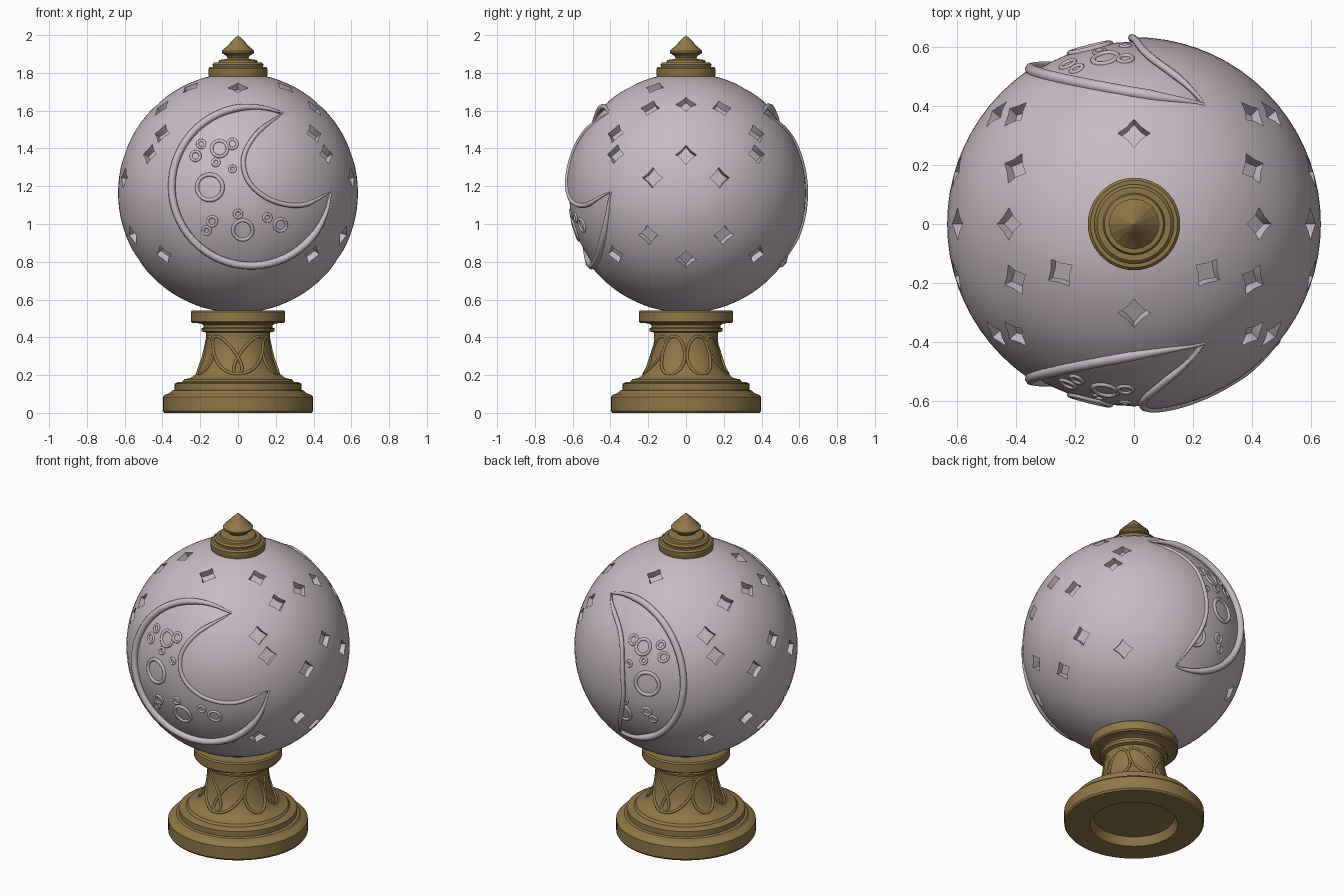
import bpy, bmesh, math
from mathutils import Vector

if "Cube" in bpy.data.objects:
    bpy.data.objects.remove(bpy.data.objects["Cube"])

R, C = 0.635, Vector((0, 0, 1.165))


def material(name, rgb):
    m = bpy.data.materials.new(name)
    m.diffuse_color = (*rgb, 1)
    m.use_nodes = True
    m.node_tree.nodes["Principled BSDF"].inputs["Base Color"].default_value = m.diffuse_color
    return m


PEARL = material("pale mauve", (0.58, 0.50, 0.55))
GOLD = material("antique gold", (0.28, 0.185, 0.062))


def finish(ob, angle=30):
    bpy.ops.object.select_all(action='DESELECT')
    ob.select_set(True)
    bpy.context.view_layer.objects.active = ob
    bpy.ops.object.shade_smooth_by_angle(angle=math.radians(angle))


def from_bmesh(name, bm, mat):
    bmesh.ops.recalc_face_normals(bm, faces=bm.faces)
    me = bpy.data.meshes.new(name)
    bm.to_mesh(me)
    bm.free()
    me.materials.append(mat)
    ob = bpy.data.objects.new(name, me)
    bpy.context.collection.objects.link(ob)
    return ob


def lathe(name, profile, sides, mat, angle=30):
    bm = bmesh.new()
    vs = [bm.verts.new((r, 0, z)) for r, z in profile]
    es = [bm.edges.new(p) for p in zip(vs, vs[1:])]
    bmesh.ops.spin(bm, geom=vs + es, cent=(0, 0, 0), axis=(0, 0, 1),
                   angle=math.tau, steps=sides, use_duplicate=False)
    bmesh.ops.remove_doubles(bm, verts=bm.verts, dist=1e-4)
    ob = from_bmesh(name, bm, mat)
    finish(ob, angle)
    return ob


def tubes(name, paths, mat):
    """Several swept ridges in one object; each path is (points, radius, closed, tapered)."""
    cu = bpy.data.curves.new(name, 'CURVE')
    cu.dimensions, cu.bevel_depth, cu.bevel_resolution = '3D', 1.0, 2
    for pts, rad, closed, taper in paths:
        sp = cu.splines.new('POLY')
        sp.points.add(len(pts) - 1)
        sp.use_cyclic_u = closed
        for i, p in enumerate(pts):
            sp.points[i].co = (*p, 1)
            t = i / (len(pts) - 1)
            sp.points[i].radius = rad * (min(1, 0.25 + 6 * min(t, 1 - t)) if taper else 1)
    cu.materials.append(mat)
    ob = bpy.data.objects.new(name, cu)
    bpy.context.collection.objects.link(ob)
    bpy.ops.object.select_all(action='DESELECT')
    ob.select_set(True)
    bpy.context.view_layer.objects.active = ob
    bpy.ops.object.convert(target='MESH')
    finish(bpy.context.object, 50)


def on_globe(x, z, side, r=R):
    """Project a front-view point onto the globe; side -1 is front, 1 is back."""
    dz = z - C.z
    y = math.sqrt(max(R * R - x * x - dz * dz, 0.0))
    return C + Vector((x, side * y, dz)).normalized() * r


def smooth_path(pts, n):
    """Catmull-Rom resampling to n + 1 points."""
    p = [Vector(q) for q in pts]
    p = [2 * p[0] - p[1]] + p + [2 * p[-1] - p[-2]]
    out = []
    for i in range(n + 1):
        s = i / n * (len(p) - 3)
        k = min(int(s), len(p) - 4)
        t = s - k
        a, b, c, d = p[k:k + 4]
        out.append(0.5 * (2 * b + (c - a) * t + (2 * a - 5 * b + 4 * c - d) * t * t
                          + (3 * b - a - 3 * c + d) * t ** 3))
    return out


# turned pedestal and finial
lathe("pedestal", [(0, .05), (.23, .05), (.25, 0), (.39, 0), (.397, .01), (.397, .085), (.385, .097),
                   (.36, .105), (.35, .118), (.335, .122), (.335, .155), (.32, .163), (.295, .165),
                   (.285, .178), (.25, .185), (.225, .205), (.205, .235), (.187, .28), (.174, .34),
                   (.168, .4), (.17, .425), (.192, .432), (.195, .446), (.183, .452), (.183, .466),
                   (.2, .474), (.243, .476), (.25, .484), (.25, .535), (.243, .543), (0, .543)], 64, GOLD)
lathe("finial_collar", [(0, 1.77), (.15, 1.77), (.157, 1.795), (.157, 1.822), (.148, 1.832),
                        (.132, 1.832), (.135, 1.845), (.125, 1.855), (.105, 1.855), (.1, 1.868),
                        (.06, 1.874), (.05, 1.882), (0, 1.882)], 48, GOLD)
lathe("finial_tip", [(0, 1.875), (.052, 1.875), (.062, 1.89), (.085, 1.905), (.086, 1.915),
                     (.045, 1.955), (.04, 1.962), (0, 2.0)], 16, GOLD, 15)

# leaf loops carved round the neck: upright ovals at the sides, leaning leaves front and back
loops = []
for k in range(8):
    a0 = math.radians(22.5 + 45 * k)
    lean = 0
    if abs(math.sin(a0)) > 0.8:
        lean = 0.35 if math.sin(a0) * math.cos(a0) < 0 else -0.35
    pts = []
    for i in range(28):
        t = math.tau * i / 28
        z = 0.305 + 0.1 * math.sin(t)
        a = a0 + 0.36 * math.cos(t) + lean * math.sin(t)
        r = 0.166 + 0.06 * (max(0.42 - z, 0) / 0.22) ** 2
        pts.append((r * math.cos(a), r * math.sin(a), z))
    loops.append((pts, 0.008, True, False))
tubes("neck_leaves", loops, GOLD)

# globe
bm = bmesh.new()
bmesh.ops.create_uvsphere(bm, u_segments=72, v_segments=44, radius=R)
bmesh.ops.translate(bm, verts=bm.verts, vec=C)
globe = from_bmesh("globe", bm, PEARL)

# cutter for the four-pointed star recesses
stars = [Vector(d) for d in ((0, -.305, .56), (0, .31, .555))]
for sx in (-1, 1):
    stars.append(Vector((sx * .25, -.165, .555)))
    for y, z in ((0, 1.635), (0, 1.367), (0, .812)):
        stars.append(Vector((sx * math.sqrt(R * R - (z - C.z) ** 2), 0, z - C.z)))
    for y, z in ((.19, 1.615), (.375, 1.48), (.375, 1.37), (.178, 1.245), (.2, .94), (.375, .838)):
        x = math.sqrt(R * R - y * y - (z - C.z) ** 2)
        stars += [Vector((sx * x, y, z - C.z)), Vector((sx * x, -y, z - C.z))]
bm = bmesh.new()
for d in stars:
    n = d.normalized()
    u = Vector((0, 0, 1)).cross(n).normalized()
    v = n.cross(u)
    rings = []
    for depth in (R - 0.04, R + 0.06):
        ring = []
        for i in range(8):
            a, s = math.tau * i / 8, 0.055 if i % 2 == 0 else 0.034
            ring.append(bm.verts.new(C + n * depth + u * (s * math.cos(a)) + v * (s * math.sin(a))))
        rings.append(ring)
    bm.faces.new(rings[0])
    bm.faces.new(rings[1])
    for i in range(8):
        j = (i + 1) % 8
        bm.faces.new((rings[0][i], rings[0][j], rings[1][j], rings[1][i]))
cutters = [from_bmesh("star_cutter", bm, PEARL)]

# crescent moons: sunken face, raised rims and crater rings
N, M = 48, 6
craters = [(-.153, 1.195, .07), (-.1, 1.405, .043), (.026, .963, .053), (.23, .99, .033),
           (-.14, 1.01, .025), (.16, 1.03, .02), (0, 1.05, .02), (-.2, 1.43, .02), (-.23, 1.365, .025),
           (-.12, 1.33, .018), (-.03, 1.295, .016), (-.03, 1.43, .025), (-.17, .96, .02)]
moons = (("front", -1, 356, [(.24, 1.59), (.1, 1.48), (.03, 1.35), (.06, 1.22), (.18, 1.125),
                             (.34, 1.1), (.495, 1.17)]),
         ("back", 1, 275, [(.24, 1.59), (.07, 1.46), (.01, 1.3), (0, 1.06), (.107, .782)]))
for label, side, end, inner_pts in moons:
    inner = smooth_path(inner_pts, N)
    outer = []
    for i in range(N + 1):
        a = math.radians(66 + (end - 66) * i / N)
        outer.append(Vector((.07 + .422 * math.cos(a), 1.2 + .422 * math.sin(a))))
    outer[0], outer[-1] = inner[0], inner[-1]
    bm = bmesh.new()
    grids = []
    for r in (R - 0.016, R + 0.03):
        grid = [[bm.verts.new(on_globe(*o.lerp(q, j / M), side, r)) for j in range(M + 1)]
                for o, q in zip(outer, inner)]
        for i in range(N):
            for j in range(M):
                bm.faces.new((grid[i][j], grid[i + 1][j], grid[i + 1][j + 1], grid[i][j + 1]))
        grids.append(grid)
    lo, hi = grids
    for i in range(N):
        for j in (0, M):
            bm.faces.new((lo[i][j], lo[i + 1][j], hi[i + 1][j], hi[i][j]))
    bmesh.ops.remove_doubles(bm, verts=bm.verts, dist=1e-4)
    cutters.append(from_bmesh(label + "_moon_cutter", bm, PEARL))
    tubes(label + "_moon_rims", [
        ([on_globe(*p, side, R - .002) for p in outer], 0.02, False, True),
        ([on_globe(*p, side, R - .002) for p in inner], 0.013, False, True)], PEARL)
    rings = []
    for x, z, r in craters:
        if side == 1 and x > 0.05:
            continue
        c = [on_globe(x + r * math.cos(math.tau * i / 20), z + r * math.sin(math.tau * i / 20),
                      side, R - .016) for i in range(20)]
        rings.append((c, 0.006 + 0.07 * r, True, False))
    tubes(label + "_moon_craters", rings, PEARL)

# carve the globe, then drop the cutters
for cutter in cutters:
    bpy.context.view_layer.objects.active = globe
    mod = globe.modifiers.new("carve", 'BOOLEAN')
    mod.operation, mod.solver, mod.object = 'DIFFERENCE', 'EXACT', cutter
    bpy.ops.object.modifier_apply(modifier=mod.name)
    bpy.data.objects.remove(cutter)
finish(globe)
